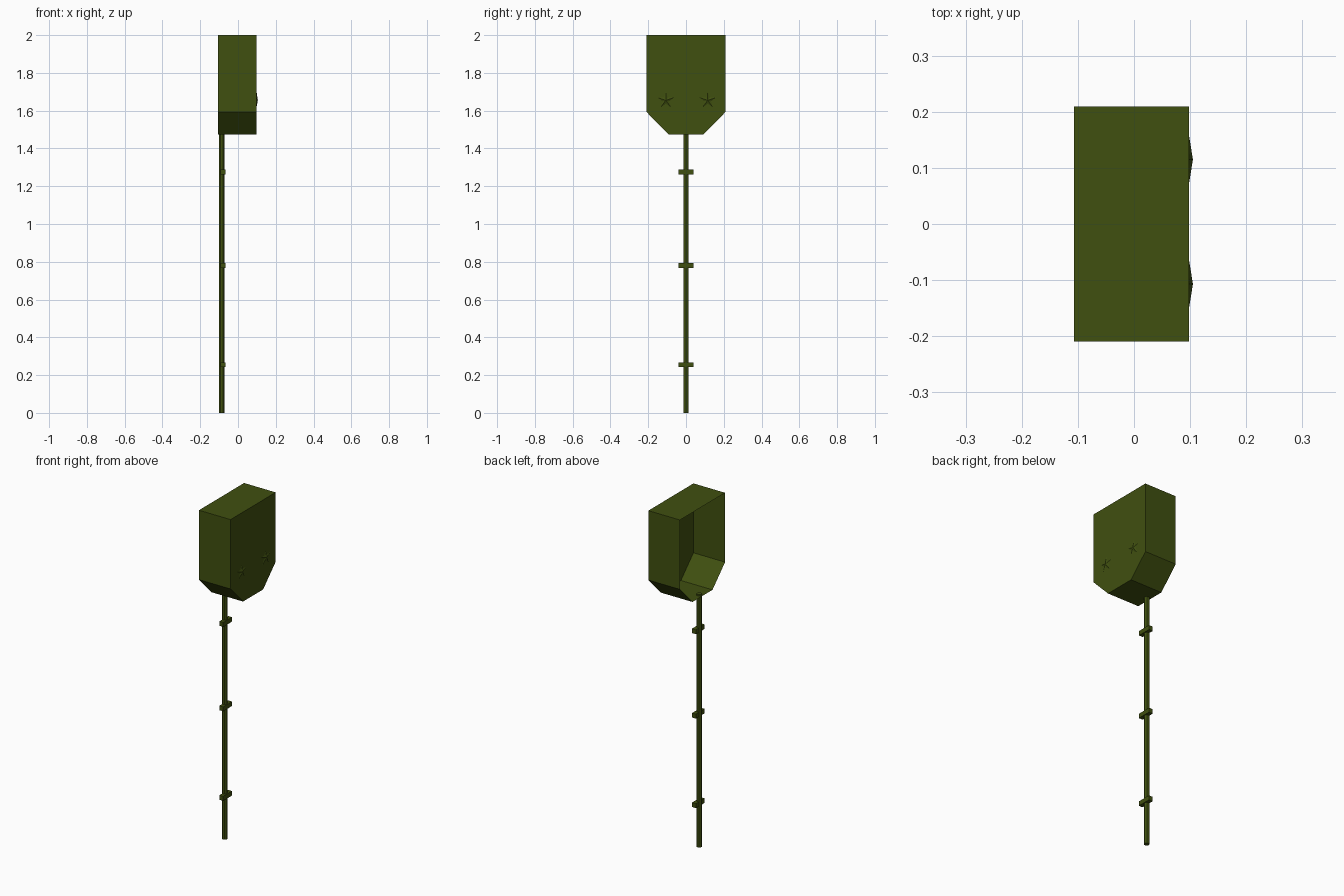
import bpy
import bmesh
from math import sin, cos, pi

cube = bpy.data.objects.get("Cube")
if cube:
    bpy.data.objects.remove(cube, do_unlink=True)

olive = bpy.data.materials.new("olive_green")
olive.use_nodes = True
colour = (0.051, 0.08, 0.005, 1)
olive.diffuse_color = colour
olive.node_tree.nodes["Principled BSDF"].inputs["Base Color"].default_value = colour

BACK_X, FACE_X = -0.107, 0.098
POLE_X = -0.086


def make_object(name, bm):
    mesh = bpy.data.meshes.new(name)
    bm.to_mesh(mesh)
    bm.free()
    mesh.materials.append(olive)
    obj = bpy.data.objects.new(name, mesh)
    bpy.context.collection.objects.link(obj)
    return obj


# Sign housing: thin shell with cut lower corners, open on the pole side
half = [(0.093, 1.475), (0.209, 1.593), (0.209, 2.0)]
outline = half + [(-y, z) for y, z in reversed(half)]
bm = bmesh.new()
face_ring = [bm.verts.new((FACE_X, y, z)) for y, z in outline]
back_ring = [bm.verts.new((BACK_X, y, z)) for y, z in outline]
bm.faces.new(face_ring)
for i in range(len(outline)):
    j = (i + 1) % len(outline)
    bm.faces.new((face_ring[j], face_ring[i], back_ring[i], back_ring[j]))
make_object("sign_housing", bm)


# Shallow raised stars on the panel
def add_star(name, y, z, radius=0.0455, height=0.007):
    bm = bmesh.new()
    tip = bm.verts.new((FACE_X + height, y, z))
    ring = []
    for i in range(10):
        r = radius if i % 2 == 0 else radius * 0.4
        a = pi / 2 + i * pi / 5
        ring.append(bm.verts.new((FACE_X, y + r * cos(a), z + r * sin(a))))
    for i in range(10):
        bm.faces.new((tip, ring[i], ring[(i + 1) % 10]))
    make_object(name, bm)


add_star("left_star", -0.107, 1.655)
add_star("right_star", 0.115, 1.655)

# Pole
POLE_TOP = 1.483
bpy.ops.mesh.primitive_cylinder_add(vertices=12, radius=0.0145, depth=POLE_TOP,
                                    location=(POLE_X, 0, POLE_TOP / 2))
pole = bpy.context.object
pole.name = "pole"
pole.data.materials.append(olive)
bpy.ops.object.shade_smooth_by_angle()

# Small cross brackets along the pole
for label, z in (("lower", 0.255), ("middle", 0.78), ("upper", 1.275)):
    bpy.ops.mesh.primitive_cube_add(size=1, location=(POLE_X + 0.006, 0, z))
    bracket = bpy.context.object
    bracket.name = label + "_bracket"
    bracket.scale = (0.025, 0.082, 0.026)
    bracket.data.materials.append(olive)
